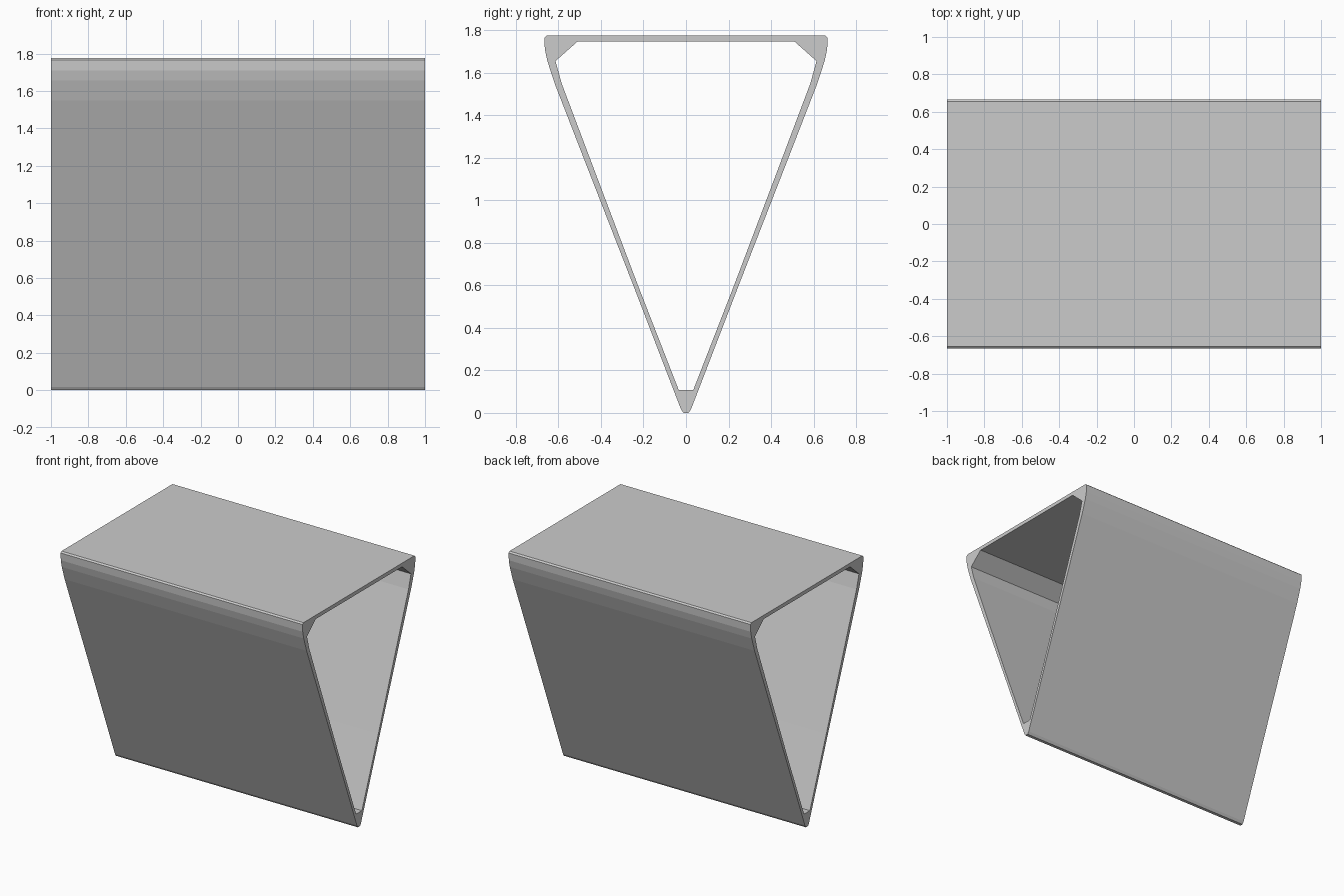
import bpy, bmesh

if "Cube" in bpy.data.objects:
    bpy.data.objects.remove(bpy.data.objects["Cube"])

HALF_LENGTH = 1.0

# Half cross-sections as (y, z), from bottom to top; mirrored across y = 0
OUTER = [(0.012, 0.0), (0.024, 0.018), (0.05, 0.085), (0.25, 0.605),
         (0.482, 1.2), (0.618, 1.55), (0.652, 1.655), (0.664, 1.71),
         (0.666, 1.765), (0.655, 1.775)]
INNER = [(0.034, 0.107), (0.228, 0.605), (0.453, 1.2), (0.585, 1.55),
         (0.614, 1.655), (0.51, 1.747)]


def closed_loop(half):
    return half + [(-y, z) for y, z in reversed(half)]


def ring(bm, x, points):
    return [bm.verts.new((x, y, z)) for y, z in points]


def bridge(bm, a, b):
    n = len(a)
    for i in range(n):
        j = (i + 1) % n
        bm.faces.new((a[i], a[j], b[j], b[i]))


bm = bmesh.new()
outer, inner = closed_loop(OUTER), closed_loop(INNER)
rims = []

# Open rims at both ends
for x in (-HALF_LENGTH, HALF_LENGTH):
    o, i = ring(bm, x, outer), ring(bm, x, inner)
    edges = []
    for loop in (o, i):
        edges += [bm.edges.new((loop[k], loop[(k + 1) % len(loop)]))
                  for k in range(len(loop))]
    bmesh.ops.triangle_fill(bm, edges=edges, use_beauty=True)
    rims.append((o, i))

# Outer and inner walls
bridge(bm, rims[0][0], rims[1][0])
bridge(bm, rims[0][1], rims[1][1])
bmesh.ops.recalc_face_normals(bm, faces=bm.faces[:])

mesh = bpy.data.meshes.new("triangular_tube")
bm.to_mesh(mesh)
bm.free()
tube = bpy.data.objects.new("triangular_tube", mesh)
bpy.context.collection.objects.link(tube)
